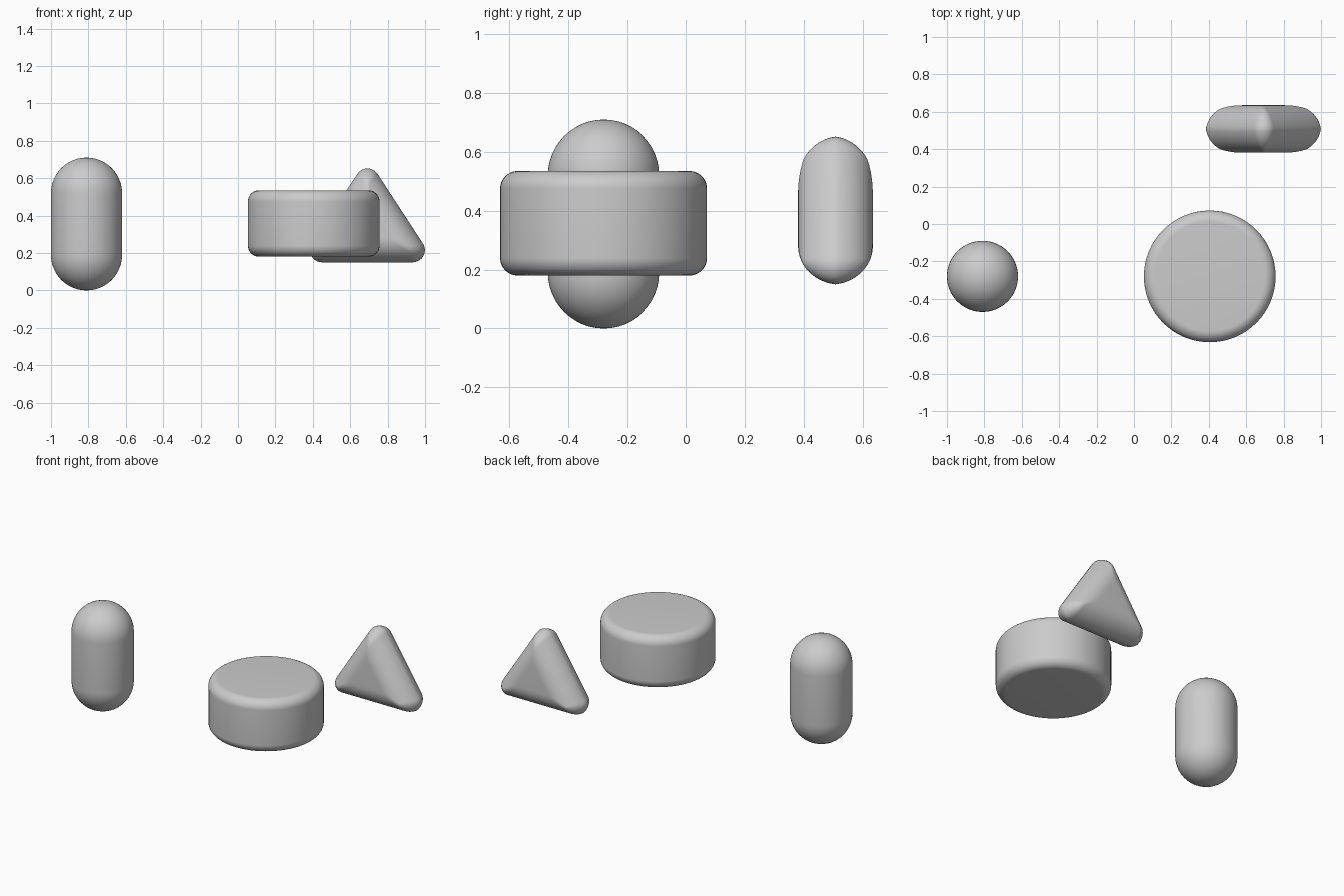
import bpy, bmesh
from math import sin, cos, pi, radians, atan2, hypot

if "Cube" in bpy.data.objects:
    bpy.data.objects.remove(bpy.data.objects["Cube"])


def finish(name, bm, loc, angle=40):
    bmesh.ops.remove_doubles(bm, verts=bm.verts, dist=1e-5)
    bmesh.ops.recalc_face_normals(bm, faces=bm.faces)
    mesh = bpy.data.meshes.new(name)
    bm.to_mesh(mesh)
    bm.free()
    ob = bpy.data.objects.new(name, mesh)
    bpy.context.collection.objects.link(ob)
    ob.location = loc
    bpy.ops.object.select_all(action='DESELECT')
    ob.select_set(True)
    bpy.context.view_layer.objects.active = ob
    bpy.ops.object.shade_smooth_by_angle(angle=radians(angle))


def loft(bm, rings):
    """Bridge closed rings of equal length and cap both ends."""
    rows = [[bm.verts.new(p) for p in ring] for ring in rings]
    for a, b in zip(rows, rows[1:]):
        for i in range(len(a)):
            j = (i + 1) % len(a)
            bm.faces.new((a[i], a[j], b[j], b[i]))
    bm.faces.new(rows[0])
    bm.faces.new(rows[-1])


def rounded_drum(name, loc, radius, height, edge, sides=64, steps=12):
    """Upright round solid whose rims are rounded by edge."""
    profile = []
    for z, start in ((edge, -pi / 2), (height - edge, 0)):
        for k in range(steps + 1):
            t = start + pi / 2 * k / steps
            profile.append((max(radius - edge + edge * cos(t), 1e-7), z + edge * sin(t)))
    bm = bmesh.new()
    loft(bm, [[(r * cos(2 * pi * i / sides), r * sin(2 * pi * i / sides), z)
               for i in range(sides)] for r, z in profile])
    finish(name, bm, loc)


# Capsule and thick disc
rounded_drum("capsule", (-0.81, -0.28, 0), 0.19, 0.71, 0.19)
rounded_drum("disc", (0.405, -0.28, 0.18), 0.352, 0.355, 0.06)

# Rounded triangular wedge: inset triangle layers along the depth
B, H, R = 0.362, 0.556, 0.065          # half base, height, corner radius
HALF_DEPTH, INSET = 0.127, 0.13
slope = atan2(H, B)
inradius = B * H / (B + hypot(B, H))
corners = [((-B, 0), -pi / 2 - (pi - slope), -pi / 2),
           ((B, 0), -pi / 2, pi / 2 - slope),
           ((0, H), pi / 2 - slope, pi / 2 + slope)]


def triangle_ring(inset, y, steps=10):
    s = 1 - inset / inradius
    r = max(R - 0.8 * inset, 0.012)
    pts = []
    for (cx, cz), a0, a1 in corners:
        x, z = cx * s, inradius + (cz - inradius) * s
        mid, half = (a0 + a1) / 2, (a1 - a0) / 2
        x -= r / cos(half) * cos(mid)
        z -= r / cos(half) * sin(mid)
        for k in range(steps + 1):
            a = a0 + (a1 - a0) * k / steps
            pts.append((x + r * cos(a), y, z + r * sin(a)))
    return pts


N, top = 14, radians(83)
layers = []
for k in range(N + 1):
    t = top * (1 - k / N)
    layers.append((INSET * (1 - sin(t) / sin(top)),
                   HALF_DEPTH * (1 - (1 - cos(t)) / (1 - cos(top)))))
layers = [(d, -h) for d, h in reversed(layers)] + layers
# layers run from full size (mid depth) to the inset front and back faces
bm = bmesh.new()
loft(bm, [triangle_ring(d, y) for d, y in layers])
finish("triangle_wedge", bm, (0.692, 0.508, 0.15))
